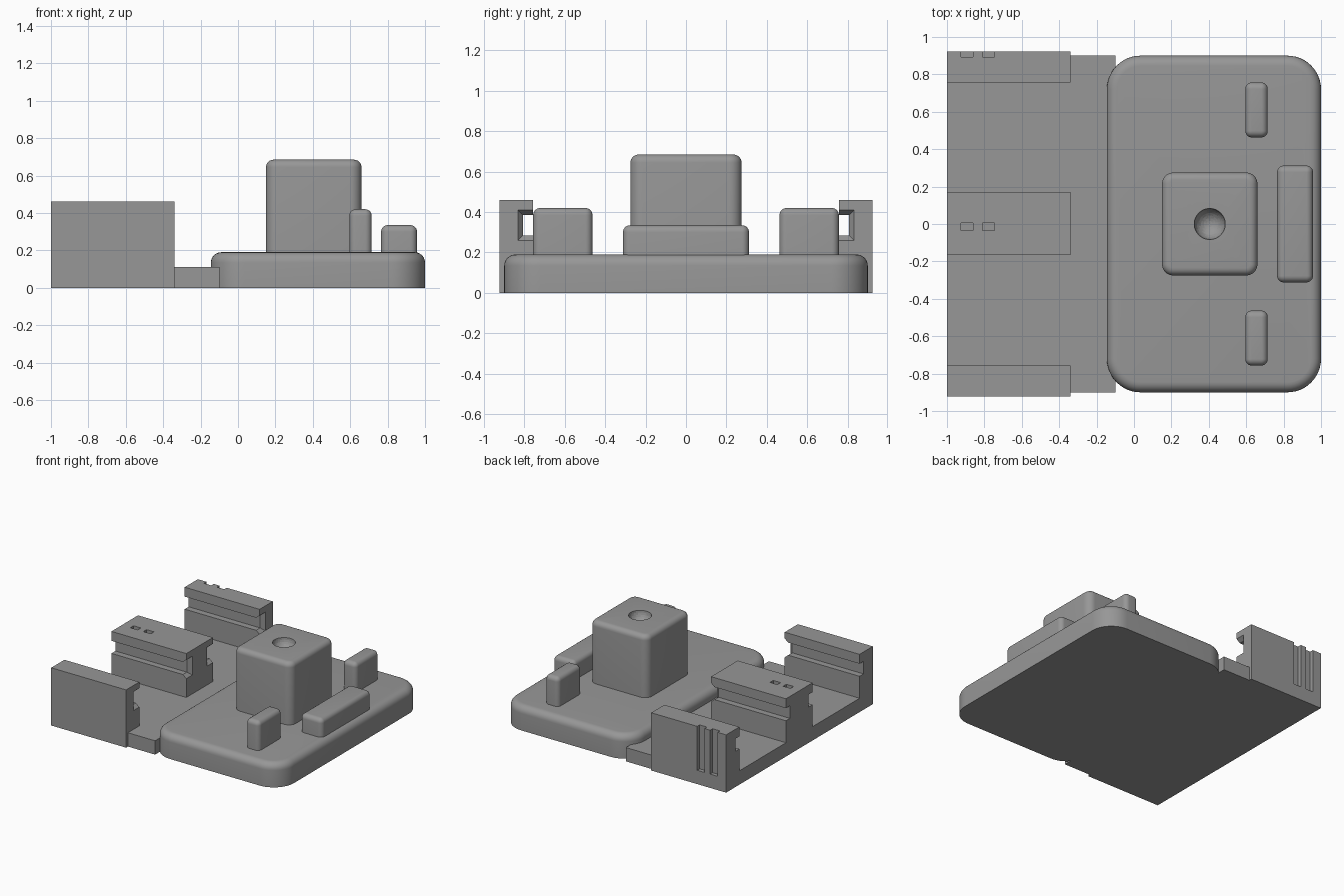
import bpy, bmesh, math

if "Cube" in bpy.data.objects:
    bpy.data.objects.remove(bpy.data.objects["Cube"])

grey = bpy.data.materials.new("mid grey")
grey.diffuse_color = (0.31, 0.31, 0.31, 1)
grey.use_nodes = True
grey.node_tree.nodes["Principled BSDF"].inputs["Base Color"].default_value = grey.diffuse_color


def loft(name, rings, smooth=False):
    """Skin closed rings of equal point count and cap both ends."""
    bm = bmesh.new()
    vs = [[bm.verts.new(p) for p in ring] for ring in rings]
    n = len(rings[0])
    for a, b in zip(vs, vs[1:]):
        for i in range(n):
            j = (i + 1) % n
            bm.faces.new((a[i], a[j], b[j], b[i]))
    bm.faces.new(vs[0][::-1])
    bm.faces.new(vs[-1])
    bmesh.ops.remove_doubles(bm, verts=bm.verts, dist=1e-5)
    bmesh.ops.recalc_face_normals(bm, faces=bm.faces)
    me = bpy.data.meshes.new(name)
    bm.to_mesh(me)
    bm.free()
    me.materials.append(grey)
    ob = bpy.data.objects.new(name, me)
    bpy.context.collection.objects.link(ob)
    if smooth:
        activate(ob)
        bpy.ops.object.shade_smooth_by_angle(angle=math.radians(30))
    return ob


def activate(ob):
    bpy.ops.object.select_all(action='DESELECT')
    ob.select_set(True)
    bpy.context.view_layer.objects.active = ob


def box(name, x0, x1, y0, y1, z0, z1):
    return loft(name, [[(x0, y0, z), (x1, y0, z), (x1, y1, z), (x0, y1, z)]
                       for z in (z0, z1)])


def rounded_block(name, x0, x1, y0, y1, z0, z1, r, f, seg=8):
    """Block with corner radius r and a rounded top edge of radius f."""
    def ring(z, inset):
        pts = []
        corners = [(x1 - r, y1 - r), (x0 + r, y1 - r), (x0 + r, y0 + r), (x1 - r, y0 + r)]
        for k, (cx, cy) in enumerate(corners):
            for s in range(seg + 1):
                a = math.pi / 2 * (k + s / seg)
                pts.append((cx + (r - inset) * math.cos(a),
                            cy + (r - inset) * math.sin(a), z))
        return pts
    rings = [ring(z0, 0)]
    for s in range(7):
        t = math.pi / 2 * s / 6
        rings.append(ring(z1 - f + f * math.sin(t), f * (1 - math.cos(t))))
    return loft(name, rings, True)


def cut(ob, cutter):
    mod = ob.modifiers.new("cut", 'BOOLEAN')
    mod.operation = 'DIFFERENCE'
    mod.solver = 'EXACT'
    mod.object = cutter
    activate(ob)
    bpy.ops.object.modifier_apply(modifier=mod.name)
    bpy.data.objects.remove(cutter)


X0, X1, TOP, FLARE = -1.0, -0.34, 0.46, 0.03


def groove(face, s, flare):
    """Slot outline in a rail side facing s, from bottom to top."""
    d = 0.05 + flare
    zb, zt = 0.285 - flare, 0.385 + flare
    return [(face, zb), (face - s * d, zb), (face - s * d, zt), (face, zt)]


def rail(name, y0, y1, left, right):
    """Grooved rail whose slots flare open at the inner end."""
    def ring(x, flare):
        p = [(y0, 0), (y1, 0)]
        if right:
            p += groove(y1, 1, flare)
        p += [(y1, TOP), (y0, TOP)]
        if left:
            p += groove(y0, -1, flare)[::-1]
        return [(x, y, z) for y, z in p]
    return loft(name, [ring(X0, 0), ring(X1 - FLARE, 0), ring(X1, 0.025)])


# Floor and rails
box("floor_plate", X0, -0.10, -0.9, 0.9, 0, 0.11)
rail("front_rail", -0.923, -0.757, False, True)
middle = rail("middle_rail", -0.165, 0.17, True, True)
back = rail("back_rail", 0.757, 0.923, True, False)

# Contact slits in the middle and back rails
for x in (-0.925, -0.81):
    cut(middle, box("slit_cutter", x, x + 0.065, -0.035, 0.006, 0.11, 0.6))
    cut(back, box("slit_cutter", x, x + 0.065, 0.892, 1.0, 0.11, 0.6))

# Rounded platform
rounded_block("platform", -0.145, 1.0, -0.9, 0.9, 0, 0.19, 0.18, 0.055, 12)

# Central block with a round dimple
block = rounded_block("central_block", 0.15, 0.66, -0.275, 0.275, 0.15, 0.685, 0.06, 0.04)
bpy.ops.mesh.primitive_uv_sphere_add(segments=32, ring_count=16, radius=0.083,
                                     location=(0.405, 0, 0.685))
ball = bpy.context.object
ball.data.materials.append(grey)
bpy.ops.object.shade_smooth()
cut(block, ball)
activate(block)
bpy.ops.object.shade_smooth_by_angle(angle=math.radians(30))

# Small upright blocks and the long low bar
for side, y0 in (("front", -0.757), ("back", 0.463)):
    rounded_block(side + "_small_block", 0.595, 0.715, y0, y0 + 0.294, 0.15, 0.42, 0.035, 0.035)
rounded_block("low_bar", 0.765, 0.957, -0.312, 0.312, 0.15, 0.335, 0.035, 0.035)
